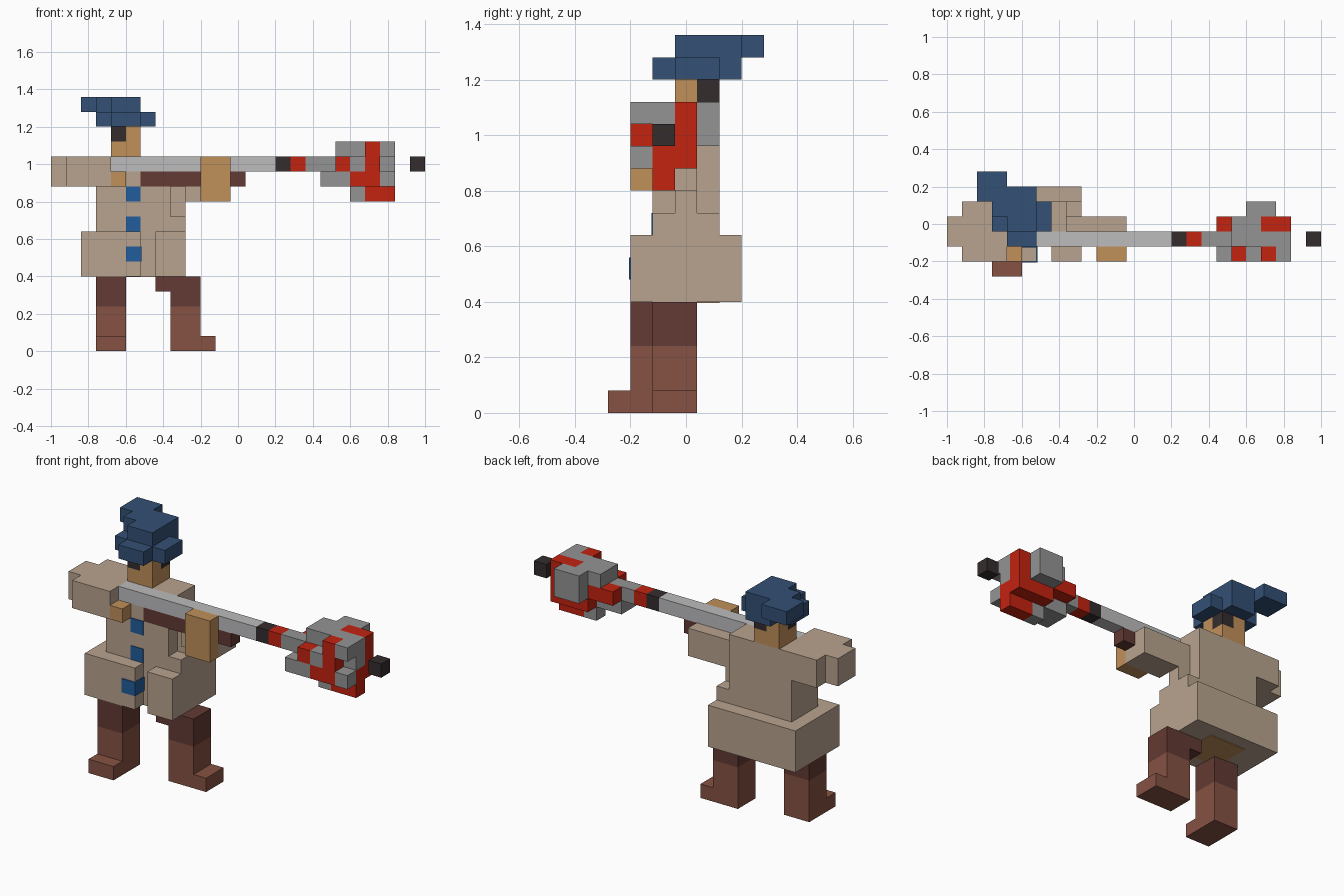
import bpy
import bmesh
from mathutils import Vector

default_cube = bpy.data.objects.get("Cube")
if default_cube:
    bpy.data.objects.remove(default_cube, do_unlink=True)

UNIT = 0.08                        # edge of one block
ORIGIN = Vector((-1, -0.28, 0))    # grid corner


def srgb_to_linear(value):
    return value / 12.92 if value <= 0.04045 else ((value + 0.055) / 1.055) ** 2.4


def make_material(name, hex_code):
    channels = [srgb_to_linear(byte / 255) for byte in bytes.fromhex(hex_code)]
    colour = (*channels, 1.0)
    material = bpy.data.materials.new(name)
    material.use_nodes = True
    material.diffuse_color = colour
    shader = material.node_tree.nodes["Principled BSDF"]
    shader.inputs["Base Color"].default_value = colour
    shader.inputs["Roughness"].default_value = 0.9
    return material


tan = make_material("tan_cloth", "b9a48f")
navy = make_material("navy_felt", "335075")
blue = make_material("blue_button", "215c9c")
dark_brown = make_material("dark_brown", "633a33")
brown = make_material("brown_leather", "865243")
skin = make_material("skin", "c0905a")
black = make_material("black", "342c2d")
red = make_material("red", "c32310")
grey = make_material("grey_metal", "949494")
silver = make_material("silver_metal", "bdbcbe")


def add_part(name, material, *boxes):
    """Join blocks, each given as x, y and z ranges in grid units."""
    bm = bmesh.new()
    for x_range, y_range, z_range in boxes:
        low, high = (Vector(corner) for corner in zip(x_range, y_range, z_range))
        cube = bmesh.ops.create_cube(bm, size=1)
        for vert in cube["verts"]:
            unit_position = vert.co + Vector((0.5, 0.5, 0.5))
            grid = low + (high - low) * unit_position
            vert.co = ORIGIN + grid * UNIT
    mesh = bpy.data.meshes.new(name)
    bm.to_mesh(mesh)
    bm.free()
    mesh.materials.append(material)
    part = bpy.data.objects.new(name, mesh)
    bpy.context.collection.objects.link(part)
    return part


def cell(x, y, z):
    return (x, x + 1), (y, y + 1), (z, z + 1)


# Legs and boots
add_part("right_boot", brown, ((3, 5), (1, 3), (0, 3)), ((3, 5), (0, 1), (0, 1)))
add_part("left_boot", brown, ((8, 10), (2, 4), (0, 3)), ((10, 11), (2, 4), (0, 1)))
add_part("right_trouser", dark_brown, ((3, 5), (1, 3), (3, 5)))
add_part("left_trouser", dark_brown, ((8, 10), (2, 4), (3, 5)), ((7, 8), (2, 4), (4, 5)))

# Coat skirt with a gap down the front, and its lining
add_part("coat_skirt", tan,
         ((2, 9), (2, 6), (5, 8)),
         ((2, 6), (1, 2), (5, 8)),
         ((7, 9), (1, 2), (5, 8)))
add_part("coat_lining", skin, ((4, 7), (2, 5), (4.95, 5)))

# Chest
add_part("coat_chest", tan,
         ((3, 9), (2, 5), (8, 9)),
         ((3, 8), (2, 5), (9, 11)),
         ((4, 8), (3, 5), (11, 13)),
         cell(5, 2, 11))

# Buttons as thin plates; the lowest wraps round the coat edge
THIN = 0.06
for label, front, height in (("top", 2, 10), ("middle", 2, 8)):
    add_part(label + "_button", blue, ((5, 6), (front - THIN, front), (height, height + 1)))
add_part("bottom_button", blue,
         ((5, 6 + THIN), (1 - THIN, 1), (6, 7)),
         ((6, 6 + THIN), (1, 2), (6, 7)))

# Arms and hands
add_part("right_sleeve", tan,
         ((1, 4), (1, 5), (11, 13)),
         ((0, 1), (2, 4), (11, 13)))
add_part("right_hand", skin, ((4, 5), (1, 3), (11, 12)))
add_part("left_sleeve", tan,
         ((8, 9), (3, 4), (9, 12)),
         ((9, 12), (3, 4), (10, 12)),
         ((9, 12), (2, 3), (10, 11)))
add_part("left_hand", skin, ((10, 12), (1, 2), (10, 13)))

# Head with an eye on each of the two facing sides
add_part("head", skin,
         ((4, 6), (3, 5), (13, 14)),
         cell(5, 3, 14), cell(4, 4, 14))
add_part("right_eye", black, cell(4, 3, 14))
add_part("left_eye", black, cell(5, 4, 14))

# Slanted soft hat
add_part("hat_brim", navy,
         ((3, 7), (3, 5), (15, 16)),
         ((4, 6), (2, 3), (15, 16)),
         ((4, 6), (5, 6), (15, 16)))
add_part("hat_crown", navy,
         ((3, 6), (4, 6), (16, 17)),
         ((4, 6), (3, 4), (16, 17)),
         ((2, 4), (6, 7), (16, 17)),
         cell(2, 5, 16))

# Long barrel, stock and bands
add_part("barrel", silver, ((4, 15), (2, 3), (12, 13)))
add_part("stock", dark_brown, ((6, 13), (2, 3), (11, 12)))
add_part("black_band", black, cell(15, 2, 12))
add_part("red_band", red, cell(16, 2, 12))
add_part("muzzle_tip", black, cell(24, 2, 12))

# Blocky barrel head, grey pieces
add_part("barrel_head_grey", grey,
         ((17, 23), (2, 3), (12, 13)),
         ((19, 23), (2, 3), (13, 14)),
         ((19, 21), (3, 4), (13, 14)),
         ((18, 20), (2, 3), (11, 12)),
         ((18, 20), (1, 2), (11, 12)),
         ((20, 22), (4, 5), (12, 14)),
         cell(20, 2, 10), cell(20, 1, 12),
         cell(22, 1, 11), cell(22, 1, 13))

# Blocky barrel head, red pieces
add_part("barrel_head_red", red,
         ((18, 23), (3, 4), (12, 13)),
         ((21, 23), (3, 4), (13, 14)),
         ((20, 23), (2, 4), (11, 12)),
         ((21, 23), (2, 3), (10, 11)),
         ((21, 22), (1, 2), (11, 14)),
         cell(20, 1, 11), cell(19, 1, 12))
